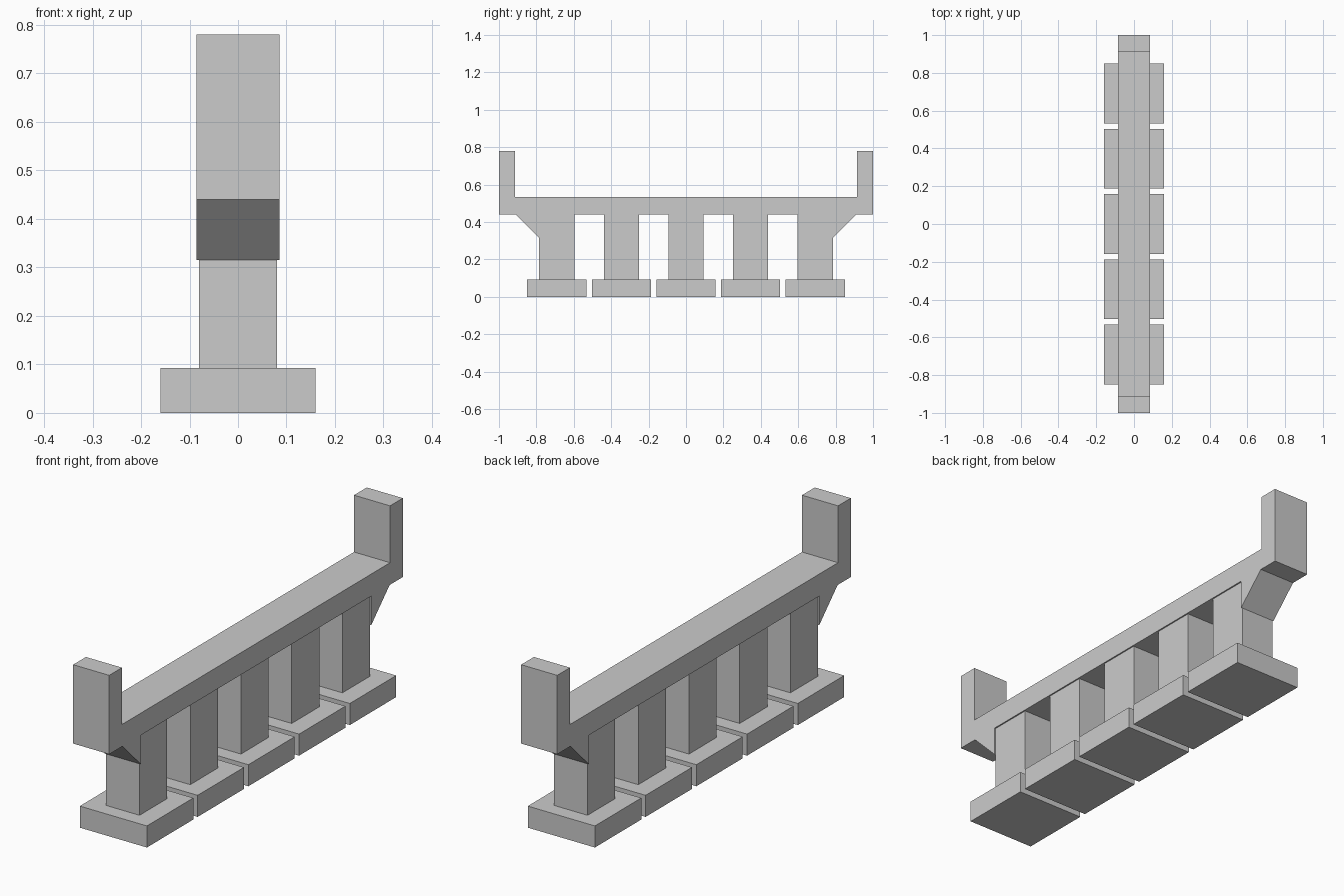
import bpy
import bmesh

cube = bpy.data.objects.get("Cube")
if cube:
    bpy.data.objects.remove(cube, do_unlink=True)

# One plain concrete colour
concrete = bpy.data.materials.new("concrete grey")
concrete.use_nodes = True
colour = (0.6, 0.6, 0.6, 1)
concrete.diffuse_color = colour
concrete.node_tree.nodes["Principled BSDF"].inputs["Base Color"].default_value = colour


def extrude_profile(name, profile, half_width):
    """Extrude a closed (y, z) outline across x."""
    bm = bmesh.new()
    face = bm.faces.new([bm.verts.new((-half_width, y, z)) for y, z in profile])
    result = bmesh.ops.extrude_face_region(bm, geom=[face])
    moved = [v for v in result["geom"] if isinstance(v, bmesh.types.BMVert)]
    bmesh.ops.translate(bm, verts=moved, vec=(2 * half_width, 0, 0))
    bmesh.ops.recalc_face_normals(bm, faces=bm.faces)
    mesh = bpy.data.meshes.new(name)
    bm.to_mesh(mesh)
    bm.free()
    mesh.materials.append(concrete)
    obj = bpy.data.objects.new(name, mesh)
    bpy.context.collection.objects.link(obj)
    return obj


def block(name, y, half_length, bottom, top, half_width):
    near, far = y - half_length, y + half_length
    return extrude_profile(
        name, [(near, bottom), (far, bottom), (far, top), (near, top)], half_width)


# Cap beam with raised end walls and sloping haunches, mirrored about y = 0
half_outline = [(0.785, 0.44), (0.785, 0.315), (0.91, 0.44), (1, 0.44),
                (1, 0.78), (0.913, 0.78), (0.913, 0.535)]
mirrored = [(-y, z) for y, z in reversed(half_outline)]
extrude_profile("cap_beam", half_outline + mirrored, 0.086)

# Row of columns, each on its own footing
for i in range(5):
    y = (i - 2) * 0.3455
    block(f"footing_{i + 1}", y, 0.158, 0, 0.093, 0.16)
    block(f"column_{i + 1}", y, 0.094, 0.093, 0.44, 0.08)
